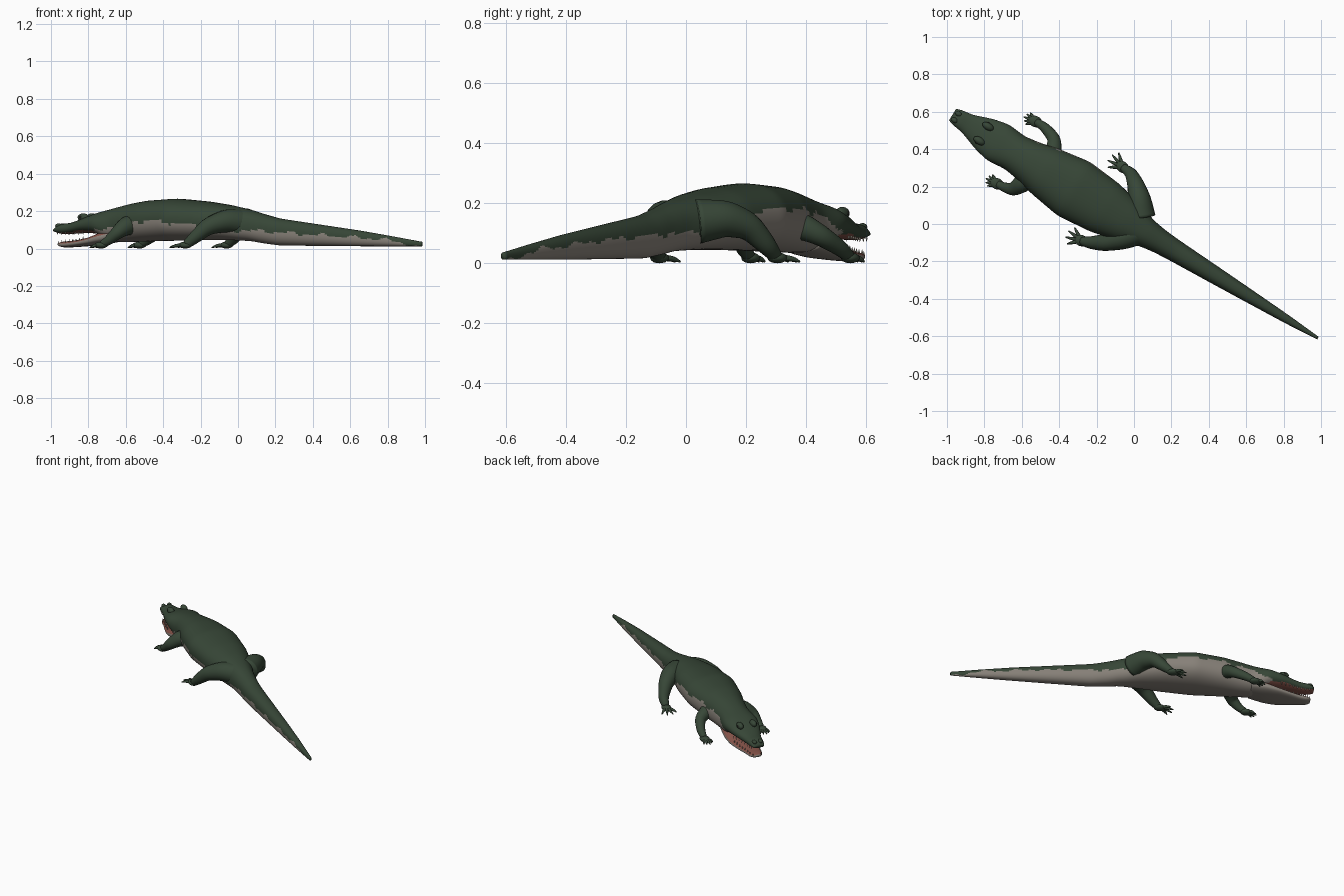
import bpy, bmesh, math, random
from mathutils import Vector, Matrix

random.seed(4)
cube = bpy.data.objects.get("Cube")
if cube:
    bpy.data.objects.remove(cube, do_unlink=True)


def material(name, rgb):
    m = bpy.data.materials.new(name)
    m.use_nodes = True
    m.diffuse_color = (*rgb, 1)
    bsdf = m.node_tree.nodes["Principled BSDF"]
    bsdf.inputs["Base Color"].default_value = (*rgb, 1)
    bsdf.inputs["Roughness"].default_value = 0.8
    return m


GREEN = material("dark green hide", (0.038, 0.062, 0.038))
PALE = material("pale belly", (0.25, 0.225, 0.195))
RED = material("mouth flesh", (0.23, 0.085, 0.065))
IVORY = material("ivory teeth", (0.45, 0.42, 0.34))
DARK = material("dark eye", (0.012, 0.012, 0.01))

# Body frame: s runs from snout to tail tip, w sideways, z up
START = Vector((-0.97, 0.585, 0))
ALONG = Vector((0.853, -0.522, 0))
ACROSS = Vector((0.522, 0.853, 0))


def place(s, w, z):
    return START + ALONG * s + ACROSS * w + Vector((0, 0, z))


def lerp_table(table, t, col):
    for a, b in zip(table, table[1:]):
        if t <= b[0]:
            f = max(0, (t - a[0]) / (b[0] - a[0]))
            return a[col] + (b[col] - a[col]) * f
    return table[-1][col]


def sample(table, count):
    """Resample a station table evenly and round off its corners."""
    lo, hi = table[0][0], table[-1][0]
    rows = []
    for i in range(count):
        t = lo + (hi - lo) * i / (count - 1)
        rows.append([t] + [lerp_table(table, t, c) for c in range(1, len(table[0]))])
    for _ in range(3):
        rows = [rows[0]] + [[(a + 2 * b + c) / 4 for a, b, c in zip(*tri)]
                            for tri in zip(rows, rows[1:], rows[2:])] + [rows[-1]]
    return rows


def finish(name, bm, mats):
    bmesh.ops.recalc_face_normals(bm, faces=bm.faces)
    mesh = bpy.data.meshes.new(name)
    bm.to_mesh(mesh)
    bm.free()
    for m in mats:
        mesh.materials.append(m)
    for p in mesh.polygons:
        p.use_smooth = True
    obj = bpy.data.objects.new(name, mesh)
    bpy.context.collection.objects.link(obj)
    return obj


def loft(rings):
    bm = bmesh.new()
    loops = [[bm.verts.new(p) for p in ring] for ring in rings]
    n = len(loops[0])
    for a, b in zip(loops, loops[1:]):
        for i in range(n):
            j = (i + 1) % n
            bm.faces.new((a[i], a[j], b[j], b[i]))
    bm.faces.new(loops[0])
    bm.faces.new(loops[-1])
    bm.normal_update()
    return bm


def oval_rings(rows, sides, power):
    rings = []
    for s, w, bottom, top in rows:
        ring = []
        for i in range(sides):
            a = math.tau * i / sides
            c, d = math.cos(a), math.sin(a)
            c = math.copysign(abs(c) ** power, c)
            d = math.copysign(abs(d) ** power, d)
            ring.append(place(s, w * c, (top + bottom) / 2 + (top - bottom) / 2 * d))
        rings.append(ring)
    return rings


def tube(name, pts, mat, sides=14, count=14):
    """Tapered round limb through (x, y, z, radius) points."""
    rows = sample([(i, *p) for i, p in enumerate(pts)], count)
    path = [Vector(r[1:4]) for r in rows]
    rings = []
    for i, r in enumerate(rows):
        d = (path[min(i + 1, count - 1)] - path[max(i - 1, 0)]).normalized()
        side = d.cross(Vector((0, 0, 1))).normalized()
        up = side.cross(d)
        rings.append([path[i] + (side * math.cos(a) + up * math.sin(a)) * r[4]
                      for a in (math.tau * k / sides for k in range(sides))])
    return finish(name, loft(rings), [mat])


def blob(name, centre, size, direction, mat):
    bm = bmesh.new()
    bmesh.ops.create_uvsphere(bm, u_segments=18, v_segments=12, radius=1)
    turn = Matrix.Rotation(math.atan2(direction.y, direction.x), 4, "Z")
    bm.transform(Matrix.Translation(centre) @ turn @ Matrix.Diagonal((*size, 1)))
    return finish(name, bm, [mat])


# Head, trunk and tail: s, half width, bottom, top
BODY = [(0, .036, .088, .108), (.015, .044, .08, .126), (.05, .049, .076, .134), (.09, .054, .078, .135),
        (.14, .072, .08, .148), (.2, .094, .084, .168), (.285, .112, .078, .195),
        (.33, .108, .05, .205), (.39, .102, .035, .22), (.48, .116, .035, .24),
        (.58, .14, .038, .256), (.76, .168, .042, .267), (.955, .149, .045, .251),
        (1.09, .118, .045, .232), (1.22, .078, .04, .206), (1.3, .066, .028, .184),
        (1.4, .059, .016, .16), (1.65, .047, .014, .128), (1.9, .034, .012, .096),
        (2.1, .023, .012, .066), (2.29, .008, .012, .036)]
# Height of the belly colour: s, right flank, left flank
EDGE = [(0, .084, .084), (.25, .088, .09), (.34, .1, .13), (.46, .13, .165), (.6, .148, .182),
        (.9, .135, .18), (1.05, .1, .11), (1.3, .095, .1), (1.7, .072, .078), (2.1, .045, .045),
        (2.18, .03, .03), (2.29, 0, 0)]
bm = loft(oval_rings(sample(BODY, 170), 52, 0.88))
for f in bm.faces:
    c = f.calc_center_median()
    s, w = (c - START).dot(ALONG), (c - START).dot(ACROSS)
    ripple = 0.006 * math.sin(s * 31 + w * 9) + 0.005 * math.sin(s * 67 + 1)
    if s < 0.3:
        ripple = 0
    f.material_index = int(c.z < lerp_table(EDGE, s, 1 if w < 0 else 2) + ripple)
    if s < 0.3 and f.normal.z < -0.85:
        f.material_index = 2
finish("body", bm, [GREEN, PALE, RED])

# Open lower jaw with red inside
JAW = [(.022, .026, .014, .03), (.04, .042, .006, .036), (.09, .05, .006, .04), (.16, .074, .01, .047),
       (.24, .097, .016, .062), (.31, .103, .024, .088), (.4, .09, .04, .11)]
bm = loft(oval_rings(sample(JAW, 40), 36, 0.75))
for f in bm.faces:
    f.material_index = int(f.normal.z > 0.45)
finish("lower_jaw", bm, [PALE, RED])

# Teeth, eyes and nostril bumps on both sides
for sign, label in ((1, "left"), (-1, "right")):
    bm = bmesh.new()
    for k in range(8):
        s = 0.03 + k * 0.026
        for table, col, drop in ((BODY, 2, -0.005), (JAW, 3, 0.001)):
            w = lerp_table(table, s, 1) * 0.84
            z = lerp_table(table, s, col) + drop + (0.006 if col == 2 else 0)
            turn = Matrix.Rotation(math.pi if col == 2 else 0, 4, "X")
            bmesh.ops.create_cone(bm, cap_ends=True, segments=6, radius1=0.004, radius2=0.0005, depth=0.014,
                                  matrix=Matrix.Translation(place(s, sign * w, z)) @ turn)
    finish(label + "_teeth", bm, [IVORY])
    blob(label + "_brow", place(.195, sign * .045, .166), (.034, .02, .022), ALONG, GREEN)
    blob(label + "_eye", place(.188, sign * .06, .168), (.01, .007, .009), ALONG, DARK)
    blob(label + "_nostril", place(.025, sign * .02, .121), (.02, .014, .013), ALONG, GREEN)

# Legs: points of x, y, z, radius; then toe heading in degrees and toe count
LEGS = {
    "left_front": ([(-.47, .3, .13, .055), (-.43, .385, .125, .046), (-.425, .455, .09, .034),
                    (-.475, .515, .05, .027), (-.52, .545, .022, .02)], 158, 5),
    "right_front": ([(-.55, .26, .13, .06), (-.6, .215, .12, .05), (-.645, .185, .085, .036),
                     (-.69, .195, .045, .026), (-.725, .212, .022, .02)], 155, 5),
    "left_hind": ([(.04, .04, .14, .075), (.03, .13, .15, .062), (.01, .21, .125, .046),
                   (-.015, .27, .06, .033), (-.055, .3, .022, .022)], 143, 4),
    "right_hind": ([(.03, -.04, .14, .07), (-.06, -.075, .15, .062), (-.16, -.1, .12, .046),
                    (-.23, -.1, .06, .034), (-.275, -.092, .022, .024)], 155, 4),
}
for name, (pts, heading, toes) in LEGS.items():
    tube(name + "_leg", pts, GREEN, sides=18, count=24)
    ankle = Vector(pts[-1][:3])
    aim = Vector((math.cos(math.radians(heading)), math.sin(math.radians(heading)), 0))
    palm = ankle + aim * 0.008
    palm.z = 0.018
    blob(name + "_palm", palm, (.038, .03, .018), aim, GREEN)
    reach = 0.066 if toes == 5 else 0.09
    for k in range(toes):
        spread = (k / (toes - 1) - 0.5) * 2
        ang = math.radians(heading + spread * 38)
        d = Vector((math.cos(ang), math.sin(ang), 0))
        tip = palm + d * (reach - 0.012 * abs(spread))
        base, mid = palm + d * 0.015, palm + d * reach * 0.6
        tube(f"{name}_toe_{k + 1}", [(base.x, base.y, .018, .011), (mid.x, mid.y, .016, .009),
                                     (tip.x, tip.y, .005, .003)], GREEN, sides=8, count=7)
